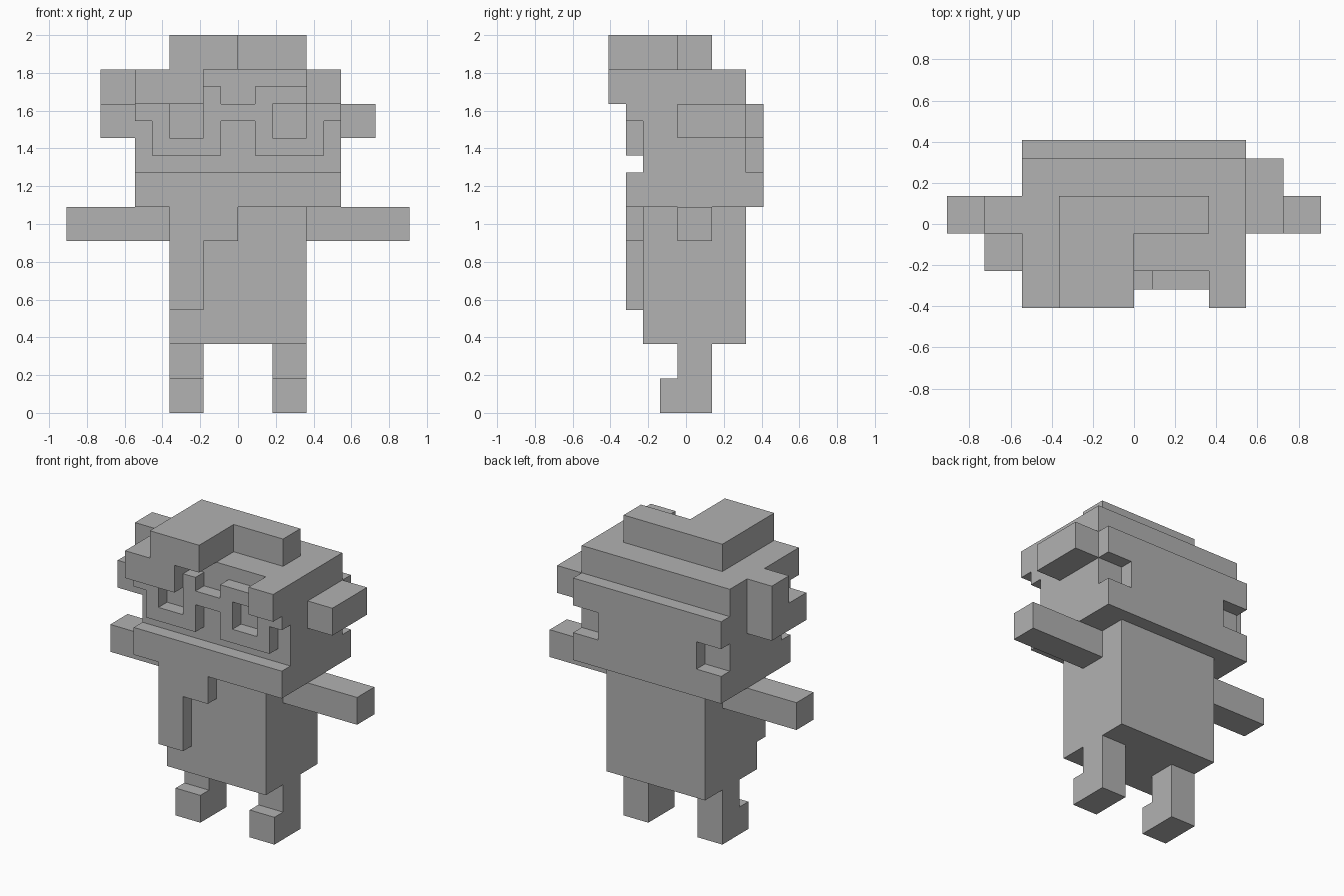
import bpy
import bmesh

UNIT = 1 / 11      # one block
DEPTH_MID = 4.5    # depth is counted in blocks from the very front

cube = bpy.data.objects.get("Cube")
if cube:
    bpy.data.objects.remove(cube, do_unlink=True)

grey = bpy.data.materials.new("plain_grey")
grey.use_nodes = True
grey.diffuse_color = (0.445, 0.445, 0.445, 1)
grey.node_tree.nodes["Principled BSDF"].inputs["Base Color"].default_value = grey.diffuse_color


def add_prism(bm, outline, axis, lo, hi):
    """Extrude a flat outline along an axis, in block units."""
    def place(point, level):
        co = list(point)
        co.insert("xyz".index(axis), level)
        return co[0] * UNIT, (co[1] - DEPTH_MID) * UNIT, co[2] * UNIT

    low = [bm.verts.new(place(p, lo)) for p in outline]
    high = [bm.verts.new(place(p, hi)) for p in outline]
    bm.faces.new(low)
    bm.faces.new(high)
    for i in range(len(low)):
        j = (i + 1) % len(low)
        bm.faces.new((low[i], low[j], high[j], high[i]))


def rect(a0, a1, b0, b1):
    return [(a0, b0), (a1, b0), (a1, b1), (a0, b1)]


def part(name, outlines, axis, lo, hi, mirror=False):
    bm = bmesh.new()
    for outline in outlines:
        add_prism(bm, outline, axis, lo, hi)
    bmesh.ops.recalc_face_normals(bm, faces=bm.faces)
    mesh = bpy.data.meshes.new(name)
    bm.to_mesh(mesh)
    bm.free()
    mesh.materials.append(grey)
    obj = bpy.data.objects.new(name, mesh)
    bpy.context.collection.objects.link(obj)
    if mirror:
        obj.modifiers.new("Mirror", "MIRROR").use_axis[0] = True


# Legs with feet, torso and outstretched arms
part("legs", [[(3, 0), (6, 0), (6, 4), (4, 4), (4, 2), (3, 2)]], "x", 2, 4, mirror=True)
part("torso", [rect(-4, 4, 2, 8)], "z", 4, 12)
part("arms", [rect(4, 6, 10, 12)], "x", 4, 10, mirror=True)

# Strip hanging down the chest
part("chest_strip", [[(-4, 6), (-2, 6), (-2, 10), (0, 10), (0, 12), (-4, 12)]], "y", 1, 2)

# Head with jaw band, and the notched layer on its back
part("head", [[(1, 12), (9, 12), (9, 14), (8, 14),
               (8, 18), (2, 18), (2, 14), (1, 14)]], "x", -6, 6)
part("head_back", [[(-4, 14), (4, 14), (4, 16), (6, 16),
                    (6, 18), (-6, 18), (-6, 16), (-4, 16)]], "y", 8, 9)

# Glasses: rim bars, temple and half of the bridge
part("glasses", [rect(1, 5, 15, 16), rect(1, 2, 16, 18), rect(4, 5, 16, 18),
                 rect(1, 5, 18, 19), rect(5, 6, 17, 18), rect(0, 1, 17, 18)],
     "y", 1, 2, mirror=True)

# Hair with front locks, and the raised tuft
part("hair", [[(-6, 0), (-2, 0), (-2, 2), (4, 2),
               (4, 0), (6, 0), (6, 8), (-6, 8)]], "z", 18, 20)
part("hair_top", [[(-4, 0), (0, 0), (0, 4), (4, 4), (4, 6), (-4, 6)]], "z", 20, 22)

# Side tufts, different on each side
part("left_side_tuft", [rect(4, 8, 16, 18)], "x", 6, 8)
part("right_side_tuft", [[(2, 16), (6, 16), (6, 20),
                          (4, 20), (4, 18), (2, 18)]], "x", -8, -6)
